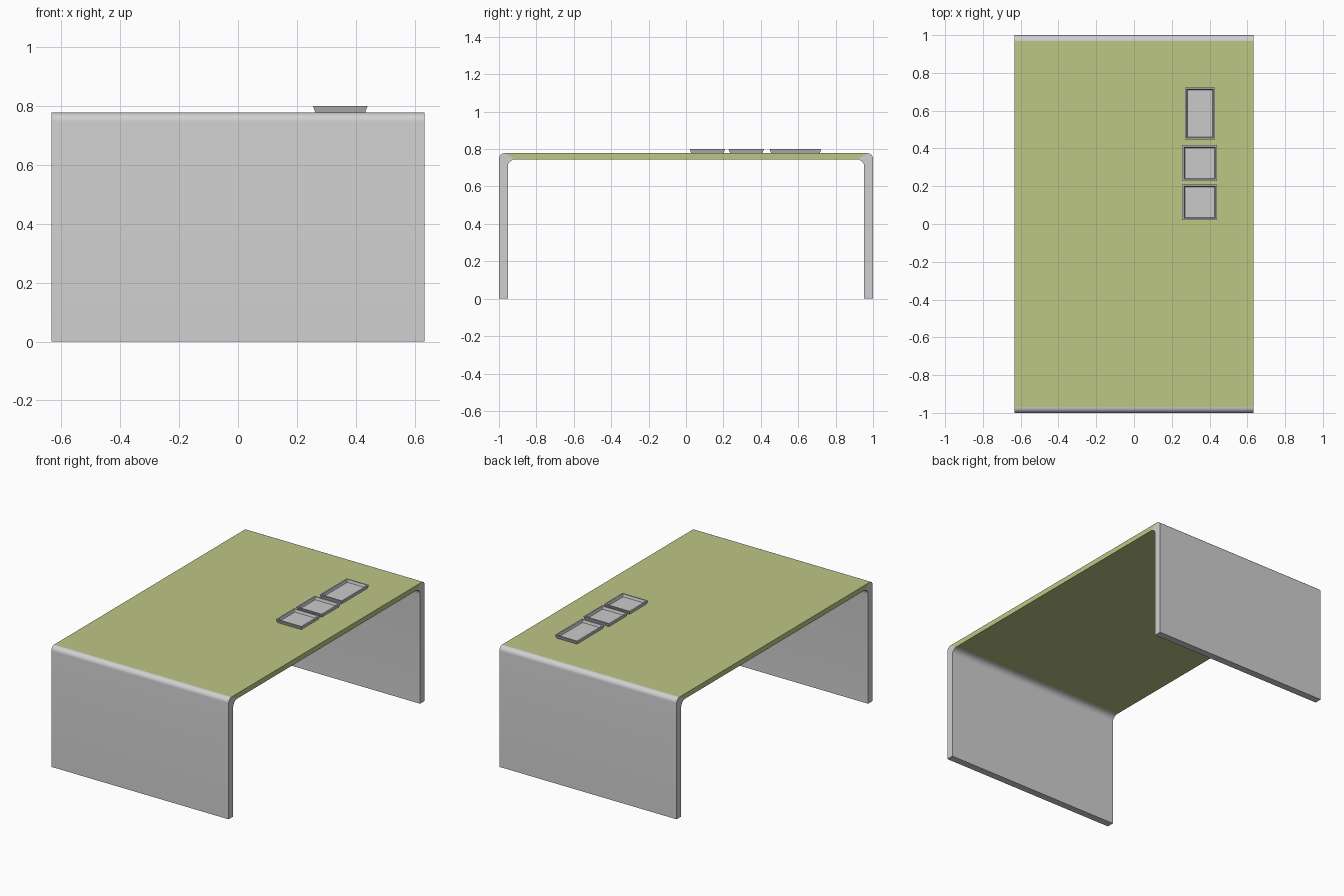
import bpy, bmesh, math

if "Cube" in bpy.data.objects:
    bpy.data.objects.remove(bpy.data.objects["Cube"])

HALF_X, TOP, UNDER = 0.633, 0.778, 0.745


def material(name, rgb):
    m = bpy.data.materials.new(name)
    m.diffuse_color = (*rgb, 1)
    m.use_nodes = True
    m.node_tree.nodes["Principled BSDF"].inputs["Base Color"].default_value = m.diffuse_color
    return m


green = material("olive green", (0.51, 0.57, 0.235))
grey = material("light grey", (0.63, 0.63, 0.63))
tray_grey = material("tray grey", (0.59, 0.59, 0.60))


def finish(name, bm, mat, smooth=False):
    bmesh.ops.recalc_face_normals(bm, faces=bm.faces)
    me = bpy.data.meshes.new(name)
    bm.to_mesh(me)
    bm.free()
    me.materials.append(mat)
    ob = bpy.data.objects.new(name, me)
    bpy.context.collection.objects.link(ob)
    if smooth:
        bpy.ops.object.select_all(action='DESELECT')
        ob.select_set(True)
        bpy.context.view_layer.objects.active = ob
        bpy.ops.object.shade_smooth_by_angle(angle=math.radians(30))
    return ob


def extrude_x(name, profile, mat, smooth=False):
    """Extrude a (y, z) profile across the table width."""
    bm = bmesh.new()
    face = bm.faces.new([bm.verts.new((-HALF_X, y, z)) for y, z in profile])
    new = bmesh.ops.extrude_face_region(bm, geom=[face])["geom"]
    verts = [v for v in new if isinstance(v, bmesh.types.BMVert)]
    bmesh.ops.translate(bm, verts=verts, vec=(2 * HALF_X, 0, 0))
    return finish(name, bm, mat, smooth)


def arc(cy, cz, r, a0, a1, n=8):
    return [(cy + r * math.cos(math.radians(a0 + (a1 - a0) * i / n)),
             cz + r * math.sin(math.radians(a0 + (a1 - a0) * i / n))) for i in range(n + 1)]


# Table top with mitred ends
extrude_x("table_top", [(-0.97, TOP), (0.97, TOP), (0.913, UNDER), (-0.913, UNDER)], green)

# Panel legs with rounded bend, mirrored front and back
leg = ([(1, 0)] + arc(0.97, TOP - 0.03, 0.03, 0, 90)
       + arc(0.913, UNDER - 0.04, 0.04, 90, 0) + [(0.953, 0)])
for name, s in (("back_leg", 1), ("front_leg", -1)):
    extrude_x(name, [(s * y, z) for y, z in leg], grey, True)


def tray(name, x0, x1, y0, y1):
    """Shallow open tray flaring outwards: base, outer wall, rim, inner wall, floor."""
    bm = bmesh.new()
    rings = []
    for inset, z in ((0.008, TOP), (0, 0.80), (0.009, 0.80), (0.014, 0.784)):
        rings.append([bm.verts.new(p) for p in (
            (x0 + inset, y0 + inset, z), (x1 - inset, y0 + inset, z),
            (x1 - inset, y1 - inset, z), (x0 + inset, y1 - inset, z))])
    for a, b in zip(rings, rings[1:]):
        for i in range(4):
            j = (i + 1) % 4
            bm.faces.new((a[i], a[j], b[j], b[i]))
    bm.faces.new(rings[0])
    bm.faces.new(rings[-1])
    finish(name, bm, tray_grey)


tray("front_tray", 0.255, 0.440, 0.020, 0.209)
tray("middle_tray", 0.255, 0.440, 0.228, 0.417)
tray("long_tray", 0.270, 0.430, 0.447, 0.723)
